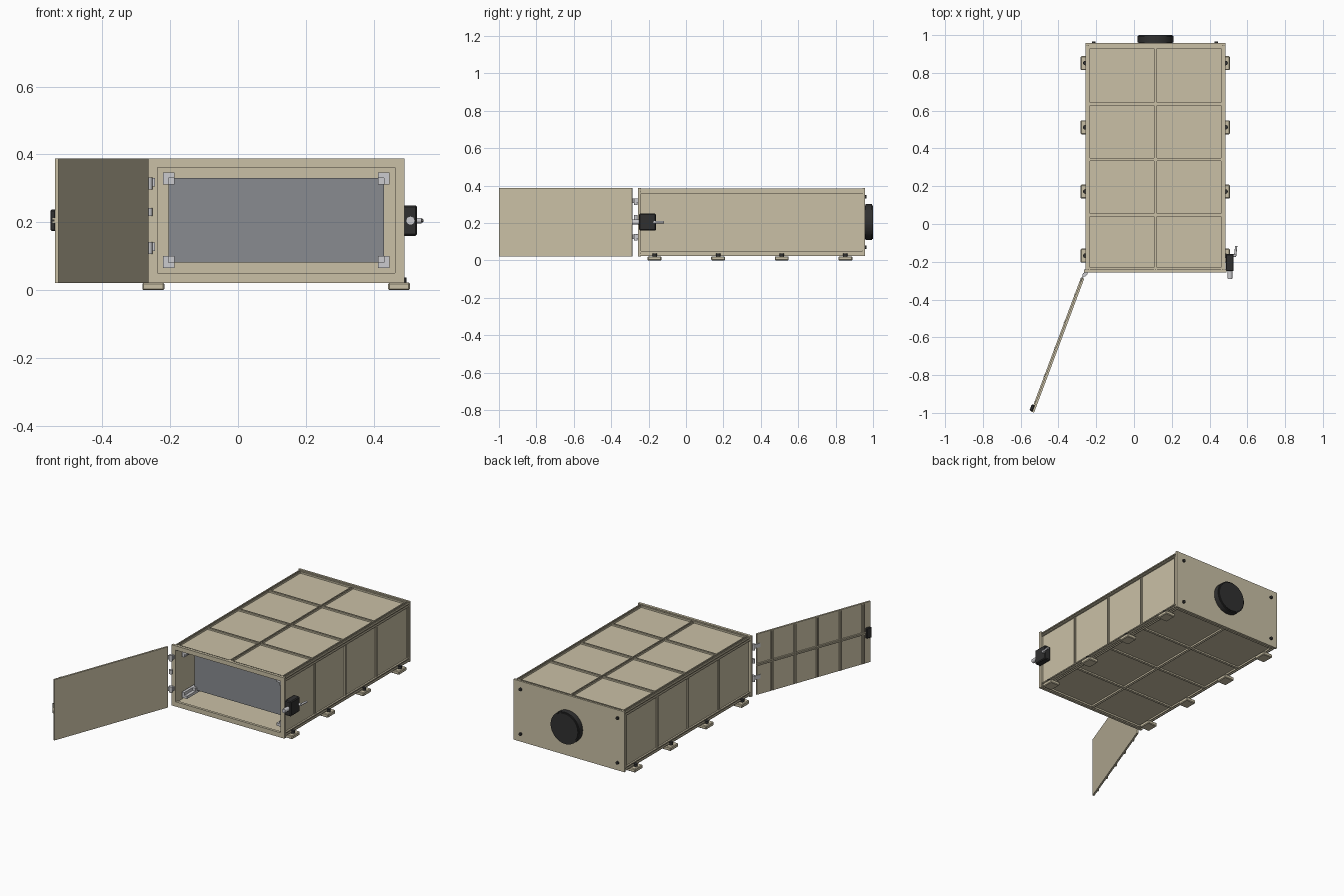
import bpy, bmesh, math
from mathutils import Vector, Matrix

cube = bpy.data.objects.get("Cube")
if cube:
    bpy.data.objects.remove(cube, do_unlink=True)


def material(name, rgb):
    m = bpy.data.materials.new(name)
    m.use_nodes = True
    m.diffuse_color = (*rgb, 1)
    m.node_tree.nodes["Principled BSDF"].inputs["Base Color"].default_value = (*rgb, 1)
    return m


BEIGE = material("beige paint", (0.59, 0.53, 0.38))
BLACK = material("black plastic", (0.03, 0.03, 0.03))
GREY = material("slate grey", (0.25, 0.26, 0.28))
STEEL = material("light steel", (0.6, 0.6, 0.62))


def finish(name, bm, mat, matrix=None):
    bmesh.ops.recalc_face_normals(bm, faces=bm.faces)
    me = bpy.data.meshes.new(name)
    bm.to_mesh(me)
    bm.free()
    me.materials.append(mat)
    ob = bpy.data.objects.new(name, me)
    bpy.context.scene.collection.objects.link(ob)
    if matrix:
        ob.matrix_world = matrix
    return ob


def box(name, x, y, z, mat=BEIGE, matrix=None, bevel=0):
    """Box from (min, max) pairs."""
    lo, hi = Vector((x[0], y[0], z[0])), Vector((x[1], y[1], z[1]))
    bm = bmesh.new()
    bmesh.ops.create_cube(bm, size=1, matrix=Matrix.Translation((lo + hi) / 2) @ Matrix.Diagonal((*(hi - lo), 1)))
    if bevel:
        bmesh.ops.bevel(bm, geom=bm.edges[:], offset=bevel, segments=1, affect='EDGES')
    return finish(name, bm, mat, matrix)


def rod(name, a, b, r, mat, matrix=None, sides=32, bevel=0):
    """Cylinder between two points."""
    a, b = Vector(a), Vector(b)
    bm = bmesh.new()
    turn = (b - a).to_track_quat('Z', 'Y').to_matrix().to_4x4()
    bmesh.ops.create_cone(bm, cap_ends=True, segments=sides, radius1=r, radius2=r, depth=(b - a).length,
                          matrix=Matrix.Translation((a + b) / 2) @ turn)
    if bevel:
        rims = [e for e in bm.edges if any(len(f.verts) > 4 for f in e.link_faces)]
        bmesh.ops.bevel(bm, geom=rims, offset=bevel, segments=2, affect='EDGES')
    ob = finish(name, bm, mat, matrix)
    bpy.context.view_layer.objects.active = ob
    ob.select_set(True)
    bpy.ops.object.shade_smooth_by_angle(angle=math.radians(35))
    ob.select_set(False)
    return ob


def channel(name, a, b, up, width=0.016, height=0.01, matrix=None):
    """Grooved rib from a to b, rising along up."""
    a, b, up = Vector(a), Vector(b), Vector(up)
    side = (b - a).normalized().cross(up)
    w, t, g = width / 2, width * 0.3, height * 0.3
    profile = [(-w, 0), (-w, height), (-w + t, height), (-w + t, g),
               (w - t, g), (w - t, height), (w, height), (w, 0)]
    bm = bmesh.new()
    rings = [[bm.verts.new(p + side * s + up * h) for s, h in profile] for p in (a, b)]
    for r in rings:
        bm.faces.new(r)
    n = len(profile)
    for i in range(n):
        j = (i + 1) % n
        bm.faces.new((rings[0][i], rings[0][j], rings[1][j], rings[1][i]))
    return finish(name, bm, BEIGE, matrix)


X0, X1, Y0, Y1, Z0, Z1 = -0.258, 0.485, -0.255, 0.945, 0.023, 0.385
XC, ZC, D = (X0 + X1) / 2, 0.205, 0.01
RIBS = (0.048, 0.342, 0.636)

# Wall panels, set back from the frame
box("top_panel", (X0 + D, X1 - D), (Y0, Y1), (Z1 - 0.02, Z1 - D))
box("bottom_panel", (X0 + D, X1 - D), (Y0, Y1), (Z0 + D, Z0 + 0.02))
box("left_panel", (X1 - 0.02, X1 - D), (Y0, Y1), (Z0 + D, Z1 - D))
box("right_panel", (X0 + D, X0 + 0.02), (Y0, Y1), (Z0 + D, Z1 - D))

# Front frame ring
F0, F1, FY = -0.265, 0.49, (Y0 - 0.002, Y0 + 0.014)
for nm, z in (("top", (0.362, 0.388)), ("bottom", (0.021, 0.05))):
    box(f"front_frame_{nm}", (F0, F1), FY, z)
for nm, x in (("right", (F0, -0.237)), ("left", (0.463, F1))):
    box(f"front_frame_{nm}", x, FY, (0.05, 0.362))

# Long edge beams and ribs, top and bottom
for nm, z, s in (("top", Z1, 1), ("bottom", Z0, -1)):
    zp = z - s * D
    for x, sx in ((X0, -1), (X1, 1)):
        xp = x - sx * D
        channel(f"{nm}_edge_rib", (xp - sx * 0.006, Y0, zp), (xp - sx * 0.006, Y1, zp), (0, 0, s), 0.018)
        channel(f"{nm}_side_rib", (xp, Y0, zp - s * 0.006), (xp, Y1, zp - s * 0.006), (sx, 0, 0), 0.022)
        box(f"{nm}_edge_lip", sorted((xp, xp + sx * 0.004)), (Y0, Y1), sorted((zp, zp + s * 0.004)))
    for sx in (-1, 1):
        edge = X1 - 0.022 if sx > 0 else X0 + 0.022
        for y in RIBS:
            channel(f"{nm}_cross_rib", (XC + sx * 0.007, y, zp), (edge, y, zp), (0, 0, s), 0.015, 0.009)
    channel(f"{nm}_centre_rib", (XC, Y0, zp), (XC, Y1, zp), (0, 0, s), 0.015)
    for y in (Y0 + 0.018, Y1 - 0.008):
        channel(f"{nm}_end_rib", (X0 + 0.022, y, zp), (X1 - 0.022, y, zp), (0, 0, s))

# Upright ribs on both sides
for x, sx in ((X0 + D, -1), (X1 - D, 1)):
    for y in RIBS + (Y1 - 0.008,):
        channel("side_upright_rib", (x, y, Z0 + 0.03), (x, y, Z1 - 0.03), (sx, 0, 0), 0.012, 0.008)

# Back plate with bolts and round vent
box("back_plate", (X0, X1), (Y1, 0.957), (Z0, 0.388))
for x in (-0.214, 0.435):
    for z in (0.07, 0.34):
        rod("back_bolt", (x, 0.955, z), (x, 0.966, z), 0.009, BLACK, sides=16)
rod("back_vent", (XC, 0.955, ZC), (XC, 1.0, ZC), 0.096, BLACK, sides=48, bevel=0.006)

# Feet with mounting bolts
for x, edge in (((-0.282, -0.217), X0), ((0.442, 0.507), X1)):
    for y in (-0.168, 0.172, 0.512, 0.852):
        box("foot", x, (y - 0.037, y + 0.037), (0, 0.022), bevel=0.004)
        rod("foot_bolt", (edge, y, 0.02), (edge, y, 0.037), 0.012, BLACK, sides=16)

# Inner case carried on corner rails
C0, C1, B0, B1 = -0.205, 0.43, 0.082, 0.33
box("inner_case", (C0, C1), (-0.125, 0.9), (B0, B1), GREY)
for x, sx in ((C0, 1), (C1, -1)):
    for z, sz in ((B0, 1), (B1, -1)):
        ox, oz = x - sx * 0.016, z - sz * 0.016
        box("corner_rail_flat", sorted((ox, ox + sx * 0.034)), (-0.22, 0.93), sorted((oz, z)), STEEL)
        box("corner_rail_upright", sorted((ox, x)), (-0.22, 0.93), sorted((z, oz + sz * 0.034)), STEEL)
        box("corner_stop", sorted((x, x + sx * 0.018)), (-0.14, -0.12), sorted((z, z + sz * 0.018)), STEEL)

# Open door, modelled closed about its hinge and then swung out
SWING = Matrix.Translation((-0.265, -0.27, 0)) @ Matrix.Rotation(math.radians(-110.5), 4, 'Z')
U0, U1, DZ0, DZ1 = 0.018, 0.775, 0.021, 0.388
box("door_panel", (U0, U1), (-0.003, 0.008), (DZ0, DZ1), matrix=SWING)
for f in (0.13, 0.33, 0.53, 0.73, 0.93):
    u = U0 + f * (U1 - U0)
    channel("door_upright_rib", (u, -0.003, DZ0 + 0.004), (u, -0.003, DZ1 - 0.004), (0, -1, 0), 0.014, 0.009, SWING)
channel("door_cross_rib", (U0, -0.003, ZC), (U1, -0.003, ZC), (0, -1, 0), 0.014, 0.007, SWING)
box("door_latch", (0.738, 0.772), (-0.019, -0.003), (0.175, 0.237), BLACK, SWING, 0.003)

# Hinges
for z in (0.318, 0.128):
    rod("hinge_barrel", (-0.262, -0.268, z - 0.022), (-0.262, -0.268, z + 0.014), 0.01, STEEL, sides=16)
    box("hinge_leaf", (-0.265, -0.245), (-0.268, -0.255), (z - 0.012, z + 0.012), STEEL)
    box("hinge_door_leaf", (0, 0.04), (-0.006, 0.001), (z - 0.012, z + 0.012), STEEL, SWING)
rod("hinge_middle", (-0.262, -0.268, 0.218), (-0.262, -0.268, 0.242), 0.01, STEEL, sides=16)

# Lock on the left side with bolt and lever
box("lock_body", (0.486, 0.528), (-0.25, -0.16), (0.16, 0.25), BLACK, bevel=0.005)
rod("lock_bolt", (0.508, -0.29, ZC), (0.508, -0.24, ZC), 0.013, STEEL, sides=24, bevel=0.002)
rod("lock_spindle", (0.525, -0.168, ZC), (0.54, -0.168, ZC), 0.008, STEEL, sides=16)
rod("lock_lever", (0.535, -0.172, ZC), (0.541, -0.117, ZC), 0.006, STEEL, sides=16)
